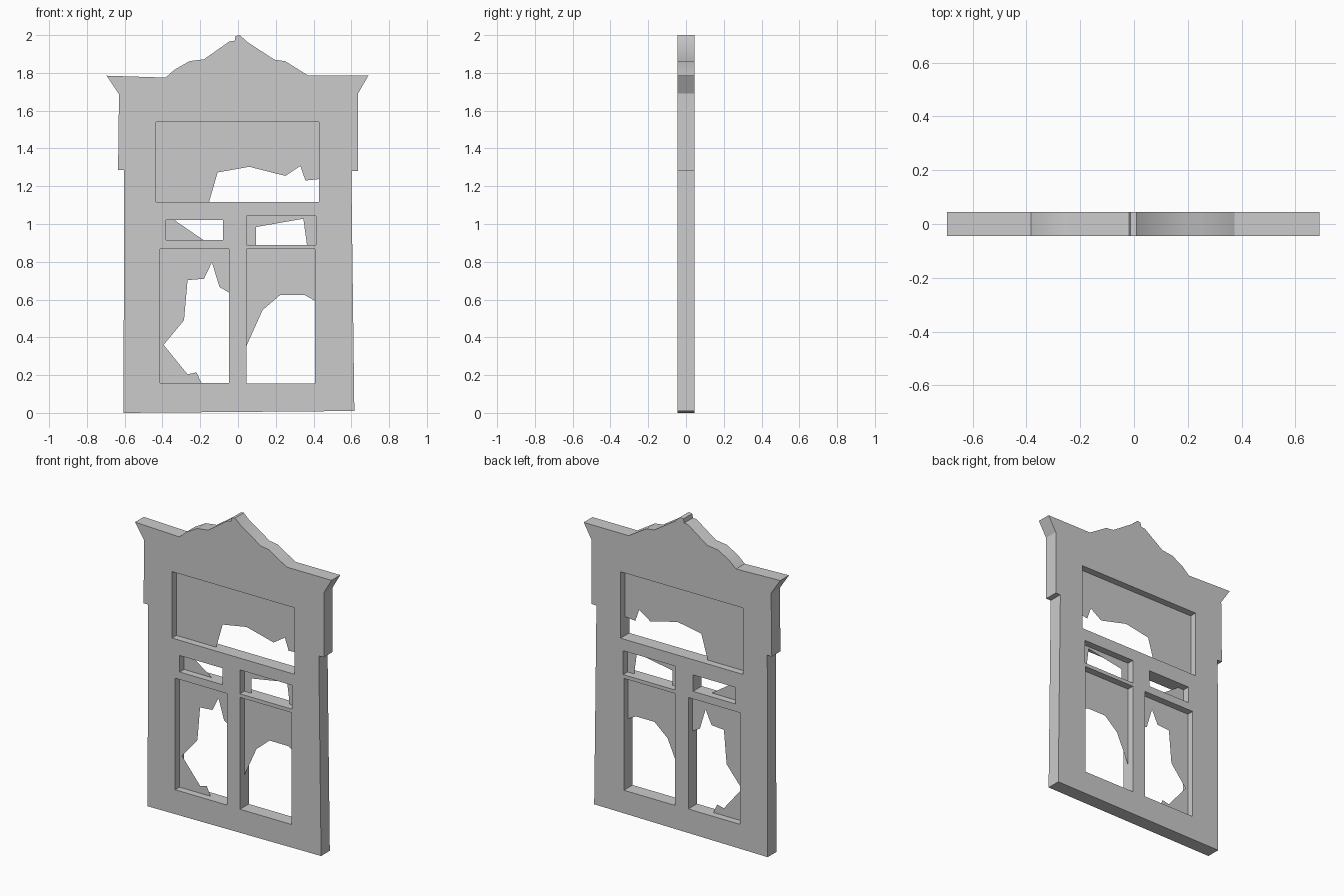
import bpy
import bmesh
import math

DEPTH = 0.044  # half thickness of the wall

cube = bpy.data.objects.get("Cube")
if cube:
    bpy.data.objects.remove(cube, do_unlink=True)

# One plain grey for everything
grey = bpy.data.materials.new("plain grey")
grey.use_nodes = True
colour = (0.6, 0.6, 0.6, 1.0)
grey.diffuse_color = colour
grey.node_tree.nodes["Principled BSDF"].inputs["Base Color"].default_value = colour


def rectangle(left, right, bottom, top):
    return [(left, bottom), (right, bottom), (right, top), (left, top)]


def add_object(name, mesh):
    mesh.materials.clear()
    mesh.materials.append(grey)
    obj = bpy.data.objects.new(name, mesh)
    bpy.context.collection.objects.link(obj)
    return obj


def extruded_panel(name, loops):
    """Fill an outline with holes and extrude it along y."""
    curve = bpy.data.curves.new(name + " profile", "CURVE")
    curve.dimensions = "2D"
    curve.fill_mode = "BOTH"
    curve.extrude = DEPTH
    for loop in loops:
        spline = curve.splines.new("POLY")
        spline.points.add(len(loop) - 1)
        for point, (x, z) in zip(spline.points, loop):
            point.co = (x, z, 0, 1)
        spline.use_cyclic_u = True
    helper = bpy.data.objects.new(name + " profile", curve)
    bpy.context.collection.objects.link(helper)
    graph = bpy.context.evaluated_depsgraph_get()
    mesh = bpy.data.meshes.new_from_object(helper.evaluated_get(graph))
    bpy.data.objects.remove(helper, do_unlink=True)

    # Stand the profile upright, weld the caps and merge flat triangles
    bm = bmesh.new()
    bm.from_mesh(mesh)
    for vert in bm.verts:
        x, z, y = vert.co
        vert.co = (x, -y, z)
    bmesh.ops.remove_doubles(bm, verts=bm.verts, dist=0.0005)
    bmesh.ops.recalc_face_normals(bm, faces=bm.faces)
    bm.to_mesh(mesh)
    bm.free()
    return add_object(name, mesh)


def broken_pane(name, outline):
    """A flat sheet of glass in the middle of the wall."""
    mesh = bpy.data.meshes.new(name)
    verts = [(x, 0, z) for x, z in outline]
    mesh.from_pydata(verts, [], [list(range(len(verts)))])
    return add_object(name, mesh)


# Wall outline: straight jambs, flared cornice and worn pediment
right_side = [(0.616, 0.01), (0.6, 1.28), (0.635, 1.28), (0.635, 1.69), (0.69, 1.785)]
pediment = [(0.373, 1.785), (0.25, 1.862), (0.193, 1.87), (0.05, 1.963), (0.01, 2),
            (-0.013, 1.995), (-0.018, 1.97), (-0.045, 1.967), (-0.18, 1.872),
            (-0.257, 1.862), (-0.336, 1.817), (-0.383, 1.775)]
left_side = [(-0.695, 1.785), (-0.63, 1.687), (-0.635, 1.285), (-0.603, 1.285), (-0.606, 0)]

# Window openings
transom = rectangle(-0.434, 0.43, 1.117, 1.54)
small_right = rectangle(-0.38, -0.08, 0.915, 1.02)
small_left = rectangle(0.045, 0.412, 0.89, 1.042)
tall_right = rectangle(-0.412, -0.047, 0.157, 0.867)
tall_left = rectangle(0.045, 0.407, 0.155, 0.867)

wall = extruded_panel("window_wall", [right_side + pediment + left_side, transom,
                                      small_right, small_left, tall_right, tall_left])

# Jagged edges of the broken glass, running left to right
transom_break = [(-0.153, 1.117), (-0.108, 1.273), (0.06, 1.303), (0.251, 1.255),
                 (0.33, 1.307), (0.357, 1.23), (0.43, 1.238)]
small_right_break = [(-0.183, 0.915), (-0.336, 1.02)]
small_left_break = [(0.095, 0.89), (0.095, 0.984), (0.346, 1.028), (0.365, 0.89)]
tall_right_break = [(-0.193, 0.157), (-0.22, 0.215), (-0.267, 0.204), (-0.394, 0.36),
                    (-0.286, 0.49), (-0.267, 0.703), (-0.18, 0.71), (-0.138, 0.798),
                    (-0.098, 0.666), (-0.047, 0.637)]
tall_left_break = [(0.045, 0.355), (0.13, 0.544), (0.222, 0.623), (0.354, 0.623),
                   (0.407, 0.594)]

# Each pane joins its jagged edge to the corners that still hold glass
broken_pane("transom_glass", transom[:1] + transom_break + transom[2:])
broken_pane("small_right_glass", small_right[:1] + small_right_break + small_right[3:])
broken_pane("small_left_glass", small_left[:1] + small_left_break + small_left[1:])
broken_pane("tall_right_glass", tall_right[:1] + tall_right_break + tall_right[2:])
broken_pane("tall_left_glass", tall_left_break + tall_left[2:])

# Soften the gentle bends of the pediment, keep the corners crisp
bpy.ops.object.select_all(action="DESELECT")
wall.select_set(True)
bpy.context.view_layer.objects.active = wall
bpy.ops.object.shade_smooth_by_angle(angle=math.radians(30))
